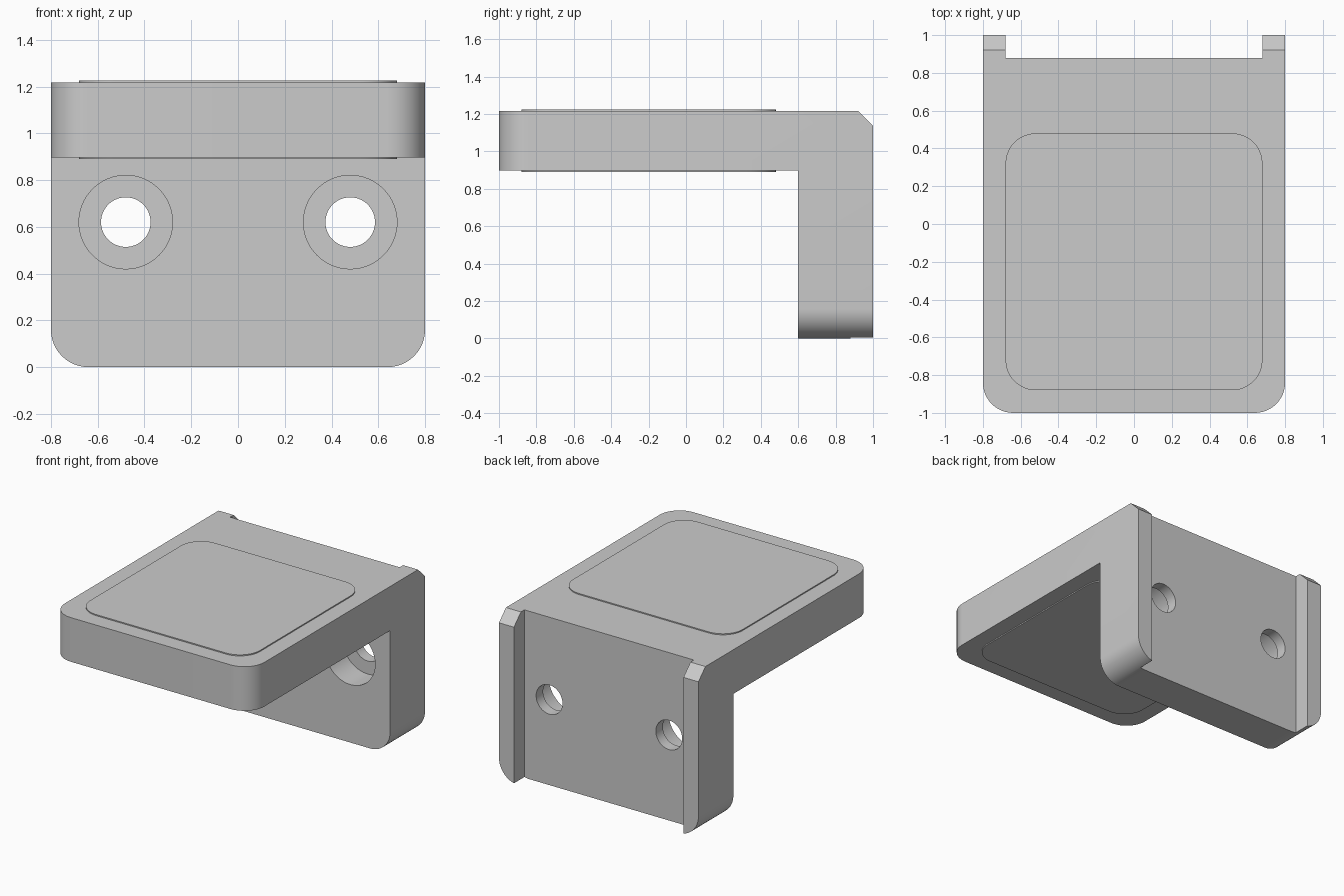
import bpy, bmesh, math
from mathutils import Matrix, Vector

if "Cube" in bpy.data.objects:
    bpy.data.objects.remove(bpy.data.objects["Cube"])


def finish(bm, name):
    bmesh.ops.recalc_face_normals(bm, faces=bm.faces)
    me = bpy.data.meshes.new(name)
    bm.to_mesh(me)
    bm.free()
    ob = bpy.data.objects.new(name, me)
    bpy.context.collection.objects.link(ob)
    return ob


def round_edges(bm, test, radius):
    edges = [e for e in bm.edges if test(e.verts[0].co, e.verts[1].co)]
    bmesh.ops.bevel(bm, geom=edges, offset=radius, segments=12, profile=0.5,
                    affect='EDGES', clamp_overlap=False)


def box(name, lo, hi, radius=0):
    lo, hi = Vector(lo), Vector(hi)
    bm = bmesh.new()
    m = Matrix.Translation((lo + hi) / 2) @ Matrix.Diagonal((hi - lo).to_4d())
    m[3][3] = 1
    bmesh.ops.create_cube(bm, size=1, matrix=m)
    if radius:
        round_edges(bm, lambda a, b: abs(a.z - b.z) > 0.01, radius)
    return finish(bm, name)


def cylinder_y(name, x, z, r, y0, y1):
    bm = bmesh.new()
    m = Matrix.Translation((x, (y0 + y1) / 2, z)) @ Matrix.Rotation(math.pi / 2, 4, 'X')
    bmesh.ops.create_cone(bm, cap_ends=True, segments=64, radius1=r, radius2=r,
                          depth=y1 - y0, matrix=m)
    return finish(bm, name)


def combine(target, tool, op):
    mod = target.modifiers.new(tool.name, 'BOOLEAN')
    mod.operation, mod.object, mod.solver = op, tool, 'EXACT'
    bpy.context.view_layer.objects.active = target
    bpy.ops.object.modifier_apply(modifier=mod.name)
    bpy.data.objects.remove(tool)


# L-shaped body: side profile (y, z) extruded across x
TOP, UNDER = 1.217, 0.897
profile = [(-1, UNDER), (0.6, UNDER), (0.6, 0), (1, 0), (1, TOP - 0.08),
           (0.92, TOP), (-1, TOP)]
bm = bmesh.new()
face = bm.faces.new([bm.verts.new((-0.8, y, z)) for y, z in profile])
ext = bmesh.ops.extrude_face_region(bm, geom=[face])
bmesh.ops.translate(bm, vec=(1.6, 0, 0),
                    verts=[v for v in ext['geom'] if isinstance(v, bmesh.types.BMVert)])
bmesh.ops.recalc_face_normals(bm, faces=bm.faces)

# Rounded front corners of the shelf and lower corners of the wall
round_edges(bm, lambda a, b: a.y < -0.99 and b.y < -0.99 and abs(a.z - b.z) > 0.1, 0.16)
round_edges(bm, lambda a, b: a.z < 0.01 and b.z < 0.01 and abs(a.y - b.y) > 0.1, 0.16)
bracket = finish(bm, "angle_bracket")

# Raised pad on the top and underside of the shelf
combine(bracket, box("pad", (-0.68, -0.88, UNDER - 0.008), (0.68, 0.48, TOP + 0.008), 0.16), 'UNION')

# Wide channel in the back, leaving two side rails
combine(bracket, box("channel", (-0.68, 0.88, -0.5), (0.68, 1.5, 1.6)), 'DIFFERENCE')

# Counterbored screw holes
for x in (-0.48, 0.48):
    combine(bracket, cylinder_y("counterbore", x, 0.62, 0.2, 0.4, 0.8), 'DIFFERENCE')
    combine(bracket, cylinder_y("screw_hole", x, 0.62, 0.106, 0.5, 1.2), 'DIFFERENCE')

bracket.select_set(True)
bpy.context.view_layer.objects.active = bracket
bpy.ops.object.shade_smooth_by_angle(angle=math.radians(30))
